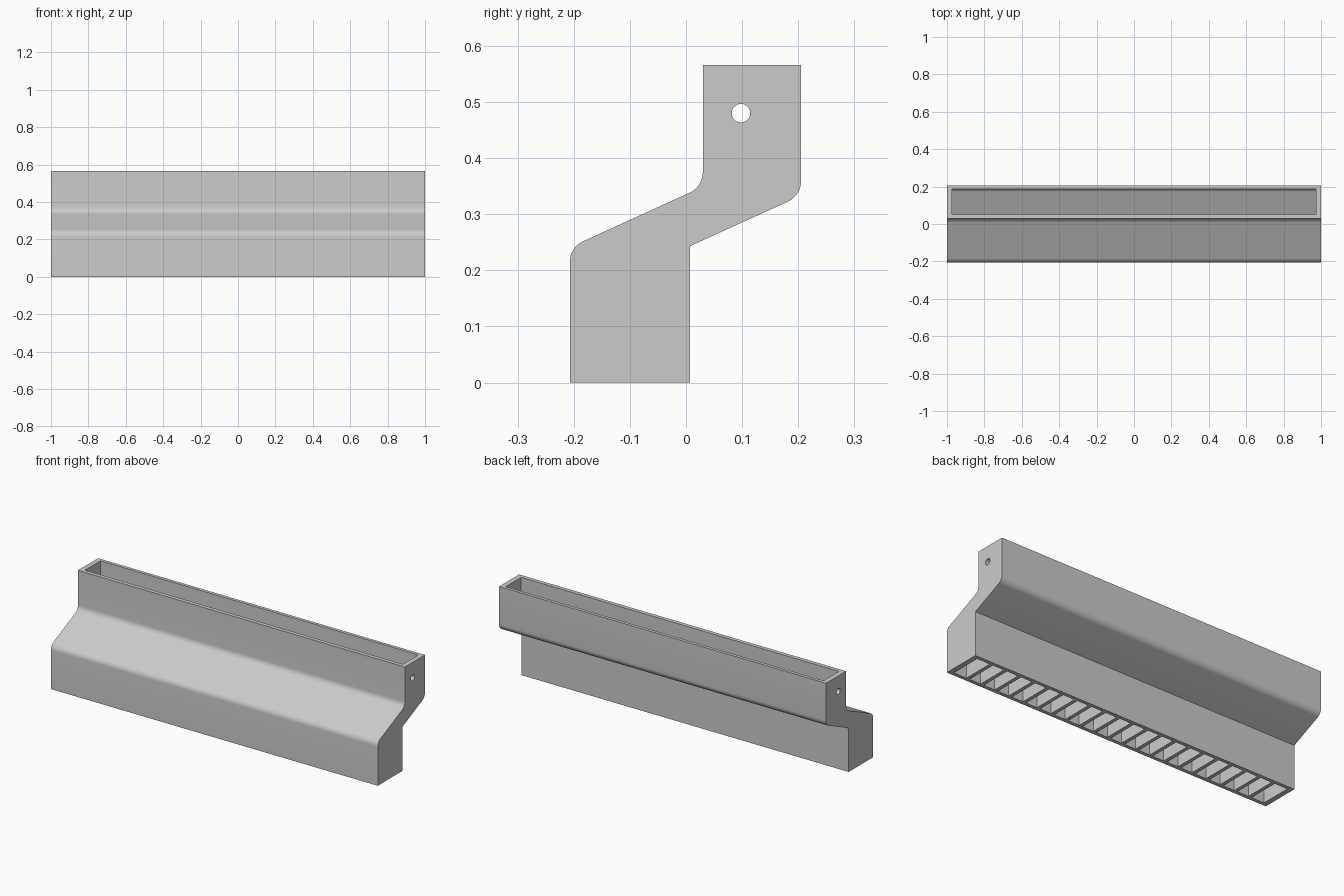
import bpy, bmesh, math
from mathutils import Vector, Matrix

if "Cube" in bpy.data.objects:
    bpy.data.objects.remove(bpy.data.objects["Cube"])

grey = bpy.data.materials.new("plain grey")
grey.use_nodes = True
COLOUR = (0.6, 0.6, 0.6, 1)
grey.diffuse_color = COLOUR
grey.node_tree.nodes["Principled BSDF"].inputs["Base Color"].default_value = COLOUR


def rounded(points, steps=8):
    """Points are (y, z, tangent length); a length of 0 keeps a sharp corner."""
    out = []
    for i, (y, z, t) in enumerate(points):
        p = Vector((y, z))
        if not t:
            out.append(p)
            continue
        a = (Vector(points[i - 1][:2]) - p).normalized()
        b = (Vector(points[(i + 1) % len(points)][:2]) - p).normalized()
        half = a.angle(b) / 2
        radius = t * math.tan(half)
        centre = p + (a + b).normalized() * t / math.cos(half)
        start, end = p + a * t - centre, p + b * t - centre
        turn = start.angle_signed(end)
        for k in range(steps + 1):
            ang = math.atan2(start.y, start.x) - turn * k / steps
            out.append(centre + radius * Vector((math.cos(ang), math.sin(ang))))
    return out


def finish(name, bm):
    bmesh.ops.recalc_face_normals(bm, faces=bm.faces)
    mesh = bpy.data.meshes.new(name)
    bm.to_mesh(mesh)
    bm.free()
    mesh.materials.append(grey)
    obj = bpy.data.objects.new(name, mesh)
    bpy.context.collection.objects.link(obj)
    return obj


def prism(name, profile, half_length):
    bm = bmesh.new()
    face = bm.faces.new([bm.verts.new((-half_length, p.x, p.y)) for p in profile])
    new = bmesh.ops.extrude_face_region(bm, geom=[face])["geom"]
    bmesh.ops.translate(bm, vec=(2 * half_length, 0, 0),
                        verts=[v for v in new if isinstance(v, bmesh.types.BMVert)])
    return finish(name, bm)


def cut(target, cutter):
    mod = target.modifiers.new("cut", 'BOOLEAN')
    mod.operation, mod.solver, mod.object = 'DIFFERENCE', 'EXACT', cutter
    bpy.context.view_layer.objects.active = target
    bpy.ops.object.modifier_apply(modifier=mod.name)
    bpy.data.objects.remove(cutter)


# Duct body: stepped profile with rounded bends
R = 0.026
duct = prism("duct_body", rounded([
    (-0.207, 0, 0), (-0.207, 0.241, R), (0.03, 0.349, R), (0.03, 0.566, 0),
    (0.205, 0.566, 0), (0.205, 0.333, R), (0.007, 0.243, 0), (0.007, 0, 0)]), 1.0)

# Passage running from the top opening down to the outlet
cut(duct, prism("passage", rounded([
    (-0.187, -0.1, 0), (-0.187, 0.228, 0.016), (0.052, 0.337, 0.03), (0.052, 0.7, 0),
    (0.187, 0.7, 0), (0.187, 0.347, 0.016), (-0.013, 0.256, 0), (-0.013, -0.1, 0)]), 0.972))

# Pivot hole through both end walls
bm = bmesh.new()
bmesh.ops.create_cone(bm, cap_ends=True, segments=32, radius1=0.0165, radius2=0.0165, depth=2.4,
                      matrix=Matrix.Translation((0, 0.098, 0.48)) @ Matrix.Rotation(math.pi / 2, 4, 'Y'))
cut(duct, finish("hole", bm))

# Row of vanes across the outlet
SLOTS, HALF, THICK, HEIGHT = 22, 0.972, 0.02, 0.1
bm = bmesh.new()
for i in range(1, SLOTS):
    x = -HALF + 2 * HALF * i / SLOTS
    bmesh.ops.create_cube(bm, size=1, matrix=Matrix.Translation((x, -0.1, HEIGHT / 2))
                          @ Matrix.Diagonal((THICK, 0.176, HEIGHT, 1)))
finish("outlet_vanes", bm)

# Smooth bends, sharp edges
bpy.ops.object.select_all(action='DESELECT')
duct.select_set(True)
bpy.context.view_layer.objects.active = duct
bpy.ops.object.shade_smooth_by_angle(angle=math.radians(20))
